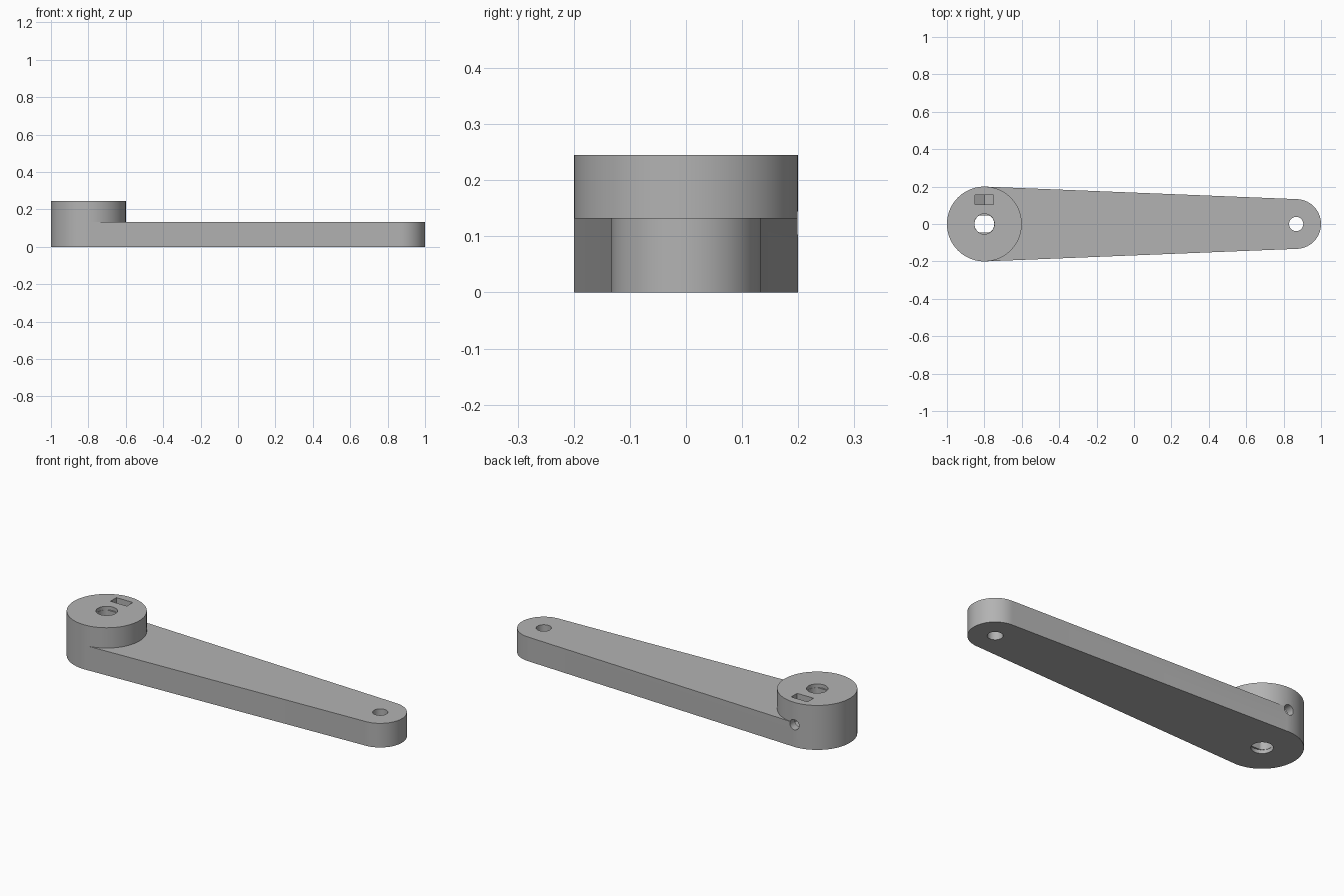
import bpy, bmesh, math
from mathutils import Matrix

if "Cube" in bpy.data.objects:
    bpy.data.objects.remove(bpy.data.objects["Cube"])

HUB_X, HUB_R, HUB_H = -0.8, 0.2, 0.245
TIP_X, TIP_R, ARM_H = 0.867, 0.133, 0.133
SCREW_Z, NUT_Y = 0.122, 0.13

grey = bpy.data.materials.new("plain grey")
grey.use_nodes = True
colour = (0.45, 0.45, 0.45, 1)
grey.diffuse_color = colour
grey.node_tree.nodes["Principled BSDF"].inputs["Base Color"].default_value = colour


def arc(cx, cy, r, start=0, end=360, steps=96):
    """Points along an arc; a full circle leaves out its repeated last point."""
    count = steps if end - start == 360 else steps + 1
    angles = [math.radians(start + (end - start) * i / steps) for i in range(count)]
    return [(cx + r * math.cos(a), cy + r * math.sin(a)) for a in angles]


def prism(name, outline, low, high, matrix=Matrix()):
    """Extrude a flat outline from low to high, then place it."""
    bm = bmesh.new()
    base = bm.faces.new([bm.verts.new((x, y, low)) for x, y in outline])
    top = bmesh.ops.extrude_face_region(bm, geom=[base])["geom"]
    bmesh.ops.translate(bm, vec=(0, 0, high - low),
                        verts=[v for v in top if isinstance(v, bmesh.types.BMVert)])
    bm.transform(matrix)
    bmesh.ops.recalc_face_normals(bm, faces=bm.faces)
    mesh = bpy.data.meshes.new(name)
    bm.to_mesh(mesh)
    bm.free()
    mesh.materials.append(grey)
    obj = bpy.data.objects.new(name, mesh)
    bpy.context.collection.objects.link(obj)
    return obj


def combine(target, other, operation):
    mod = target.modifiers.new(other.name, "BOOLEAN")
    mod.operation, mod.solver, mod.object = operation, "EXACT", other
    bpy.context.view_layer.objects.active = target
    bpy.ops.object.modifier_apply(modifier=mod.name)
    bpy.data.objects.remove(other)


# Round hub joined to the tapered arm with its rounded tip
lever = prism("lever_arm", arc(HUB_X, 0, HUB_R), 0, HUB_H)
outline = [(HUB_X, -HUB_R)] + arc(TIP_X, 0, TIP_R, -90, 90, 48) + [(HUB_X, HUB_R)]
combine(lever, prism("arm", outline, 0, ARM_H), "UNION")

# Shaft bore with two flats, and round mouths at both ends
flats = [(x, max(-0.045, min(0.045, y))) for x, y in arc(HUB_X, 0, 0.053, steps=48)]
combine(lever, prism("shaft_bore", flats, -0.1, 0.4), "DIFFERENCE")
for name, low, high in (("lower_mouth", -0.1, 0.02), ("upper_mouth", HUB_H - 0.02, 0.4)):
    combine(lever, prism(name, arc(HUB_X, 0, 0.054, steps=48), low, high), "DIFFERENCE")

# Pin hole in the tip
combine(lever, prism("tip_hole", arc(TIP_X, 0, 0.038, steps=48), -0.1, 0.4), "DIFFERENCE")

# Nut slot open at the top with a pointed floor, and the screw hole from the back
upright = Matrix.Rotation(math.radians(90), 4, "X")
half = 0.05
shoulder, point = SCREW_Z - half * 0.577, SCREW_Z - half * 1.155
slot = [(HUB_X - half, 0.4), (HUB_X - half, shoulder), (HUB_X, point),
        (HUB_X + half, shoulder), (HUB_X + half, 0.4)]
combine(lever, prism("nut_slot", slot, -NUT_Y - 0.026, -NUT_Y + 0.026, upright), "DIFFERENCE")
screw = arc(HUB_X, SCREW_Z, 0.028, steps=32)
combine(lever, prism("screw_hole", screw, -0.3, 0, upright), "DIFFERENCE")

# Smooth round walls with crisp rims
bpy.ops.object.select_all(action="DESELECT")
lever.select_set(True)
bpy.context.view_layer.objects.active = lever
bpy.ops.object.shade_smooth_by_angle(angle=math.radians(30))
